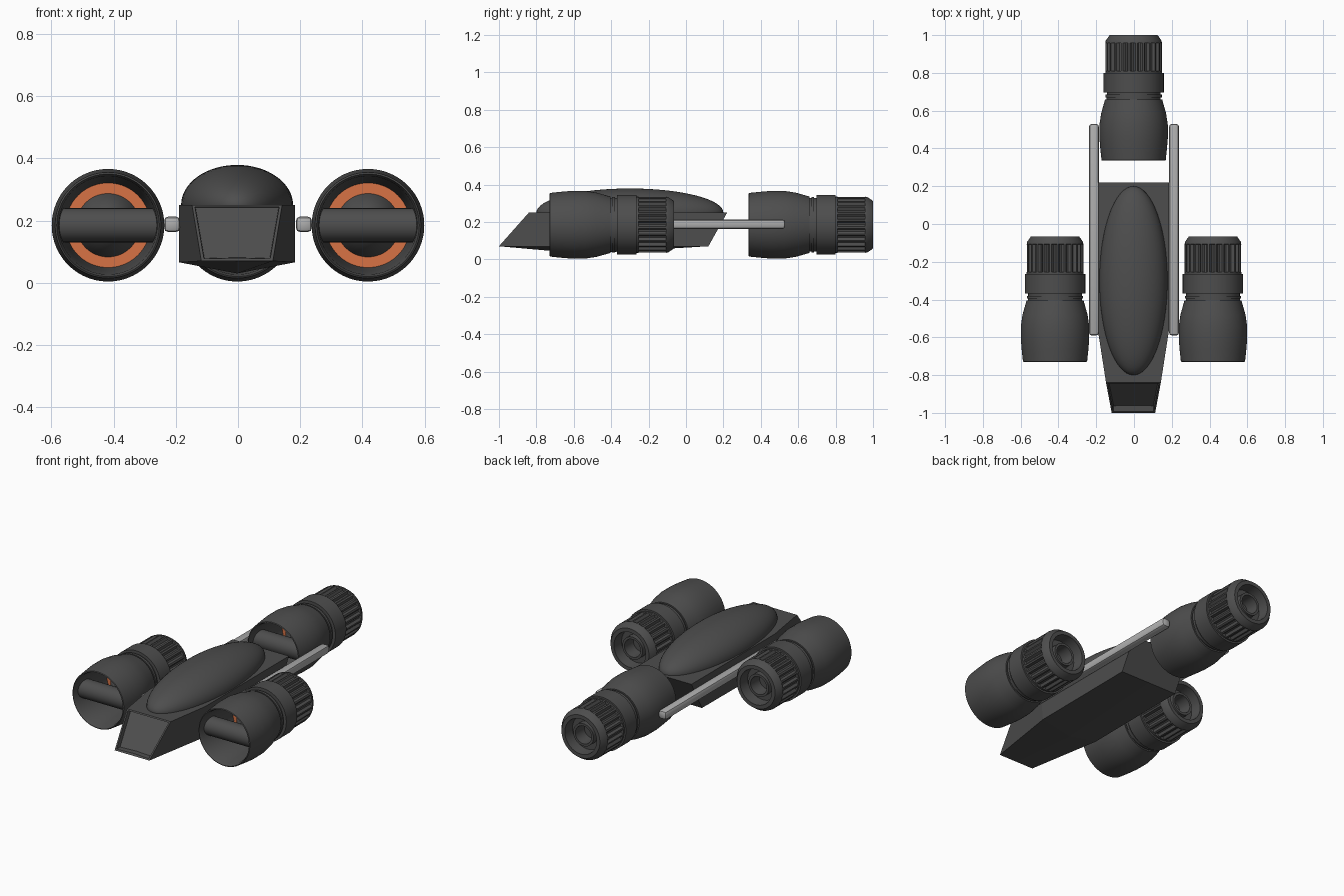
import bpy, bmesh, math
from mathutils import Vector

if "Cube" in bpy.data.objects:
    bpy.data.objects.remove(bpy.data.objects["Cube"])


def material(name, rgb):
    m = bpy.data.materials.new(name)
    m.diffuse_color = (*rgb, 1)
    m.use_nodes = True
    m.node_tree.nodes["Principled BSDF"].inputs["Base Color"].default_value = m.diffuse_color
    return m


DARK = material("dark_grey", (0.075, 0.075, 0.075))
LIGHT = material("light_grey", (0.42, 0.42, 0.42))
ORANGE = material("orange", (0.68, 0.17, 0.06))


def finish(name, bm, mats, smooth=None):
    bmesh.ops.remove_doubles(bm, verts=bm.verts, dist=1e-5)
    bmesh.ops.recalc_face_normals(bm, faces=bm.faces)
    me = bpy.data.meshes.new(name)
    bm.to_mesh(me)
    bm.free()
    for m in mats:
        me.materials.append(m)
    ob = bpy.data.objects.new(name, me)
    bpy.context.collection.objects.link(ob)
    if smooth:
        bpy.ops.object.select_all(action='DESELECT')
        ob.select_set(True)
        bpy.context.view_layer.objects.active = ob
        bpy.ops.object.shade_smooth_by_angle(angle=math.radians(smooth))
    return ob


# Engine: (distance from front, radius, groove depth), revolved about y
PROFILE = [
    (0.17, 0.0, 0), (0.18, 0.03, 0), (0.21, 0.065, 0), (0.25, 0.09, 0), (0.28, 0.102, 0),   # hub
    (0.28, 0.136, 0), (0.17, 0.147, 0), (0.02, 0.158, 0), (0.0, 0.165, 0),                # intake
    (0.003, 0.17, 0), (0.06, 0.176, 0), (0.12, 0.181, 0), (0.19, 0.181, 0),
    (0.25, 0.172, 0), (0.325, 0.151, 0),                                                   # cowl
    (0.325, 0.143, 0), (0.335, 0.143, 0), (0.335, 0.149, 0), (0.35, 0.149, 0),
    (0.35, 0.142, 0), (0.362, 0.142, 0),                                                   # neck
    (0.362, 0.16, 0), (0.465, 0.16, 0), (0.465, 0.15, 0), (0.475, 0.15, 0),                # collar
    (0.476, 0.15, 0.014), (0.622, 0.15, 0.014), (0.623, 0.15, 0), (0.635, 0.148, 0),       # ribs
    (0.665, 0.127, 0), (0.665, 0.105, 0), (0.6, 0.1, 0), (0.6, 0.067, 0),                  # nozzle
    (0.64, 0.067, 0), (0.64, 0.053, 0), (0.56, 0.05, 0), (0.56, 0.0, 0),
]
SEG = 96
ZC = 0.185


def engine(name, x, y):
    bm = bmesh.new()
    rings = []
    for t, r, g in PROFILE:
        ring = []
        for k in range(SEG):
            a = 2 * math.pi * k / SEG
            rr = r - (g if k % 4 < 2 else 0)
            ring.append(bm.verts.new((x + rr * math.cos(a), y + t, ZC + rr * math.sin(a))))
        rings.append(ring)
    for i in range(len(rings) - 1):
        for k in range(SEG):
            j = (k + 1) % SEG
            f = bm.faces.new((rings[i][k], rings[i][j], rings[i + 1][j], rings[i + 1][k]))
            f.material_index = 1 if i == 4 else 0
    bmesh.ops.dissolve_degenerate(bm, dist=1e-6, edges=bm.edges)
    finish(name, bm, [DARK, ORANGE], 30)

    # Horizontal round bar across the intake
    bm = bmesh.new()
    bmesh.ops.create_cone(bm, cap_ends=True, segments=32, radius1=0.055, radius2=0.055, depth=0.318)
    for v in bm.verts:
        v.co = Vector((x + v.co.z, y + 0.09 + v.co.y, ZC + v.co.x))
    finish(name + "_intake_bar", bm, [DARK], 30)


engine("left_engine", -0.418, -0.73)
engine("right_engine", 0.418, -0.73)
engine("rear_engine", -0.002, 0.335)

# Hull: sections of (y top, z top, half width top, y bottom, z bottom, half width bottom, keel z)
bm = bmesh.new()
SECTIONS = [
    (-0.84, 0.25, 0.145, -1.0, 0.07, 0.115, 0.07),
    (-0.57, 0.25, 0.187, -0.55, 0.066, 0.187, 0.03),
    (0.22, 0.25, 0.187, 0.12, 0.07, 0.187, 0.07),
]
CX = -0.003
rows = []
for yt, zt, wt, yb, zb, wb, kz in SECTIONS:
    pts = [(-wt, yt, zt), (wt, yt, zt), (wb, yb, zb), (0, yb, kz), (-wb, yb, zb)]
    rows.append([bm.verts.new((CX + px, py, pz)) for px, py, pz in pts])
for a, b in zip(rows, rows[1:]):
    for k in range(5):
        j = (k + 1) % 5
        bm.faces.new((a[k], a[j], b[j], b[k]))
nose = bm.faces.new(rows[0])
bm.faces.new(rows[-1])
bmesh.ops.recalc_face_normals(bm, faces=bm.faces)
# Recessed nose panel
bmesh.ops.inset_region(bm, faces=[nose], thickness=0.013)
bmesh.ops.inset_region(bm, faces=[nose], thickness=0.002)
bmesh.ops.translate(bm, verts=nose.verts, vec=(0, 0.03, 0))
finish("hull", bm, [DARK])

# Long dome on top of the hull
bm = bmesh.new()
bmesh.ops.create_uvsphere(bm, u_segments=64, v_segments=32, radius=1)
low = [v for v in bm.verts if v.co.z < -0.3]
bmesh.ops.delete(bm, geom=low, context='VERTS')
for v in bm.verts:
    v.co = Vector((CX + v.co.x * 0.18, -0.3 + v.co.y * 0.5, 0.25 + v.co.z * 0.129))
finish("canopy_dome", bm, [DARK], 40)

# Side rails holding the engines
for side, name in ((-1, "left_rail"), (1, "right_rail")):
    bm = bmesh.new()
    bmesh.ops.create_cube(bm, size=1)
    for v in bm.verts:
        v.co = Vector((side * 0.212 + v.co.x * 0.052, -0.03 + v.co.y * 1.12, 0.188 + v.co.z * 0.05))
    bmesh.ops.bevel(bm, geom=bm.edges[:], offset=0.014, segments=2, profile=0.5, affect='EDGES')
    finish(name, bm, [LIGHT], 30)
